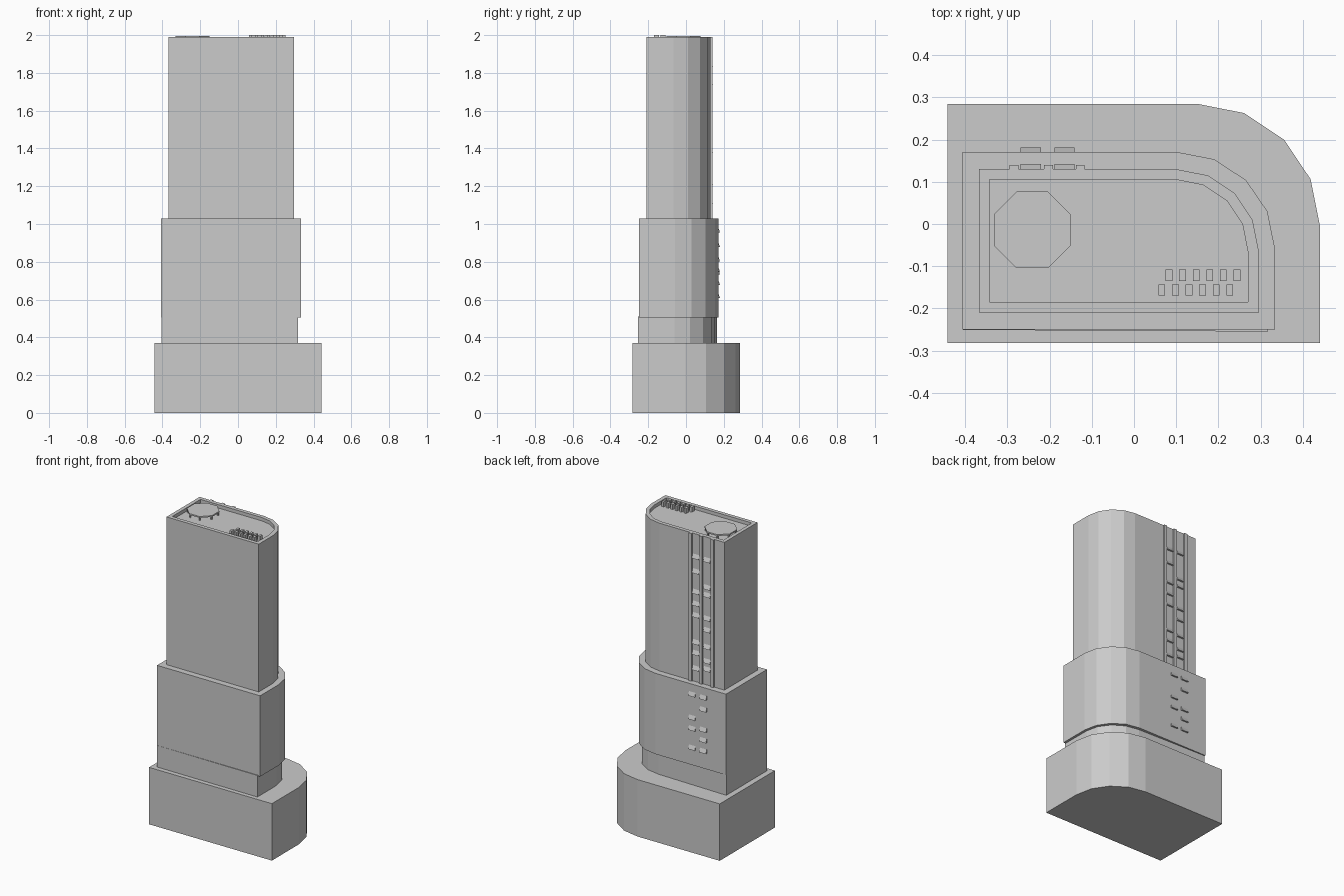
import bpy, bmesh, math

if "Cube" in bpy.data.objects:
    bpy.data.objects.remove(bpy.data.objects["Cube"])


def make_object(name, bm):
    bmesh.ops.recalc_face_normals(bm, faces=bm.faces)
    mesh = bpy.data.meshes.new(name)
    bm.to_mesh(mesh)
    bm.free()
    obj = bpy.data.objects.new(name, mesh)
    bpy.context.collection.objects.link(obj)
    return obj


def plan(x0, y0, cx, cy, rx, ry):
    """Rectangle whose back right corner is a four-sided quarter round."""
    arc = [(cx + rx * math.cos(math.radians(22.5 * i)),
            cy + ry * math.sin(math.radians(22.5 * i))) for i in range(5)]
    return [(x0, y0), (cx + rx, y0)] + arc + [(x0, cy + ry)]


def add_prism(bm, pts, z0, z1):
    low = [bm.verts.new((x, y, z0)) for x, y in pts]
    top = [bm.verts.new((x, y, z1)) for x, y in pts]
    bm.faces.new(low)
    bm.faces.new(top)
    n = len(pts)
    for i in range(n):
        j = (i + 1) % n
        bm.faces.new((low[i], low[j], top[j], top[i]))


def add_box(bm, x0, x1, y0, y1, z0, z1):
    add_prism(bm, [(x0, y0), (x1, y0), (x1, y1), (x0, y1)], z0, z1)


def prism(name, pts, z0, z1):
    bm = bmesh.new()
    add_prism(bm, pts, z0, z1)
    return make_object(name, bm)


# Stacked building volumes
prism("podium", plan(-0.442, -0.282, 0.15, -0.005, 0.291, 0.29), 0, 0.37)
neck = plan(-0.405, -0.251, 0.09, -0.06, 0.228, 0.213)
neck[1] = (0.318, -0.255)
neck[-1] = (-0.405, 0.165)
prism("recessed_neck", neck, 0.37, 0.51)
prism("middle_block", plan(-0.407, -0.25, 0.10, -0.057, 0.234, 0.228), 0.505, 1.03)

# Tower shaft with a sunken roof inside its parapet
outer = plan(-0.367, -0.21, 0.10, -0.065, 0.196, 0.195)
inner = plan(-0.343, -0.185, 0.10, -0.065, 0.17, 0.17)
ROOF, TOP = 1.968, 1.99
bm = bmesh.new()
rings = [[bm.verts.new((x, y, z)) for x, y in pts]
         for pts, z in ((outer, 1.03), (outer, TOP), (inner, TOP), (inner, ROOF))]
for a, b in zip(rings, rings[1:]):
    for i in range(len(a)):
        j = (i + 1) % len(a)
        bm.faces.new((a[i], a[j], b[j], b[i]))
bm.faces.new(rings[0])
bm.faces.new(rings[-1])
make_object("tower_shaft", bm)

# Vertical ribs on the back of the tower
bm = bmesh.new()
for x in (-0.295, -0.213, -0.138):
    add_box(bm, x, x + 0.021, 0.125, 0.14, 1.03, TOP)
make_object("back_ribs", bm)

# Sloped window hoods in two columns
hoods = {
    "tower_window_hoods": (0.13, 0.142, (
        (-0.165, (1.845, 1.75, 1.617, 1.54, 1.465, 1.29, 1.22, 1.12)),
        (-0.245, (1.845, 1.667, 1.617, 1.465, 1.39, 1.28, 1.187, 1.135)))),
    "middle_window_hoods": (0.171, 0.181, (
        (-0.165, (0.967, 0.815, 0.745, 0.62)),
        (-0.245, (0.967, 0.89, 0.758, 0.69, 0.62)))),
}
for name, (y0, y1, columns) in hoods.items():
    bm = bmesh.new()
    for x, heights in columns:
        for z in heights:
            sides = [[bm.verts.new((x + s * 0.024, y, h)) for y, h in
                      ((y0, z - 0.013), (y1, z - 0.013), (y0, z + 0.013))]
                     for s in (-1, 1)]
            for s in sides:
                bm.faces.new(s)
            for i in range(3):
                j = (i + 1) % 3
                bm.faces.new((sides[0][i], sides[0][j], sides[1][j], sides[1][i]))
    make_object(name, bm)

# Octagonal helipad on short legs
PX, PY, R = -0.241, -0.014, 0.098
ring = [(PX + R * math.cos(math.radians(22.5 + 45 * i)),
         PY + R * math.sin(math.radians(22.5 + 45 * i))) for i in range(8)]
prism("helipad_deck", ring, 1.987, 1.996)
bm = bmesh.new()
for x, y in ring:
    lx, ly = PX + (x - PX) * 0.92, PY + (y - PY) * 0.92
    add_box(bm, lx - 0.004, lx + 0.004, ly - 0.004, ly + 0.004, ROOF, 1.988)
make_object("helipad_legs", bm)

# Two staggered rows of roof ventilation units
bm = bmesh.new()
for x0, y0 in ((0.075, -0.135), (0.058, -0.17)):
    for i in range(6):
        x = x0 + i * 0.0322
        add_box(bm, x, x + 0.016, y0, y0 + 0.027, ROOF, 2.0)
make_object("roof_vents", bm)
